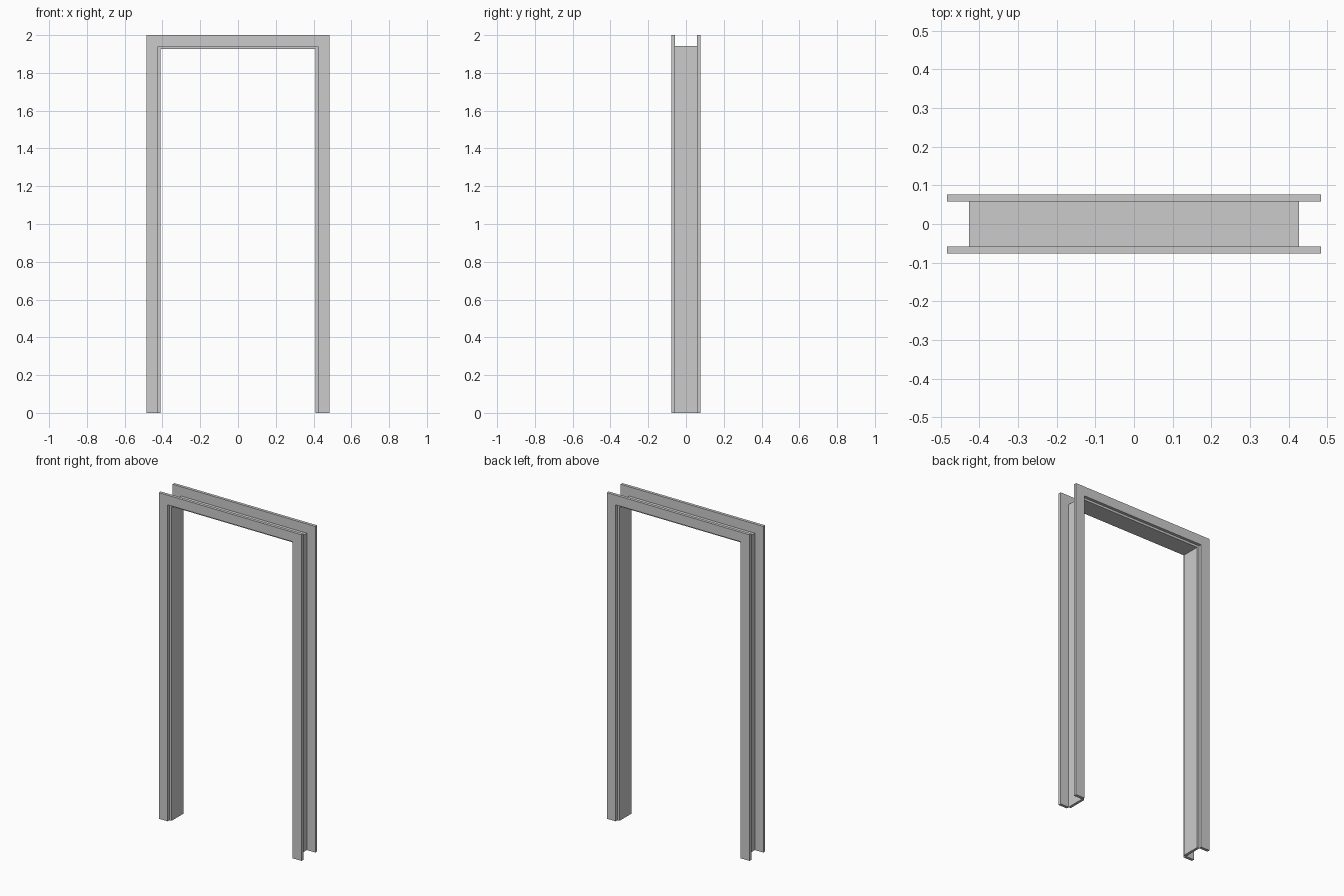
import bpy, bmesh

if "Cube" in bpy.data.objects:
    bpy.data.objects.remove(bpy.data.objects["Cube"])


def arch(name, out_x, out_z, in_x, in_z, y0, y1):
    """Upside-down U profile in the XZ plane, extruded from y0 to y1."""
    pts = [(-out_x, 0), (-out_x, out_z), (out_x, out_z), (out_x, 0),
           (in_x, 0), (in_x, in_z), (-in_x, in_z), (-in_x, 0)]
    bm = bmesh.new()
    face = bm.faces.new([bm.verts.new((x, y0, z)) for x, z in pts])
    ext = bmesh.ops.extrude_face_region(bm, geom=[face], use_keep_orig=True)
    verts = [g for g in ext["geom"] if isinstance(g, bmesh.types.BMVert)]
    bmesh.ops.translate(bm, verts=verts, vec=(0, y1 - y0, 0))
    bmesh.ops.recalc_face_normals(bm, faces=bm.faces)
    mesh = bpy.data.meshes.new(name)
    bm.to_mesh(mesh)
    bm.free()
    obj = bpy.data.objects.new(name, mesh)
    bpy.context.collection.objects.link(obj)
    return obj


# Thin lining board between the two trims
arch("door_jamb", 0.426, 1.943, 0.41, 1.927, -0.058, 0.058)

# Flat trims, set back slightly from the jamb's inner edge
for name, y0, y1 in (("front_casing", -0.076, -0.058),
                     ("back_casing", 0.058, 0.076)):
    arch(name, 0.484, 2.0, 0.424, 1.941, y0, y1)
